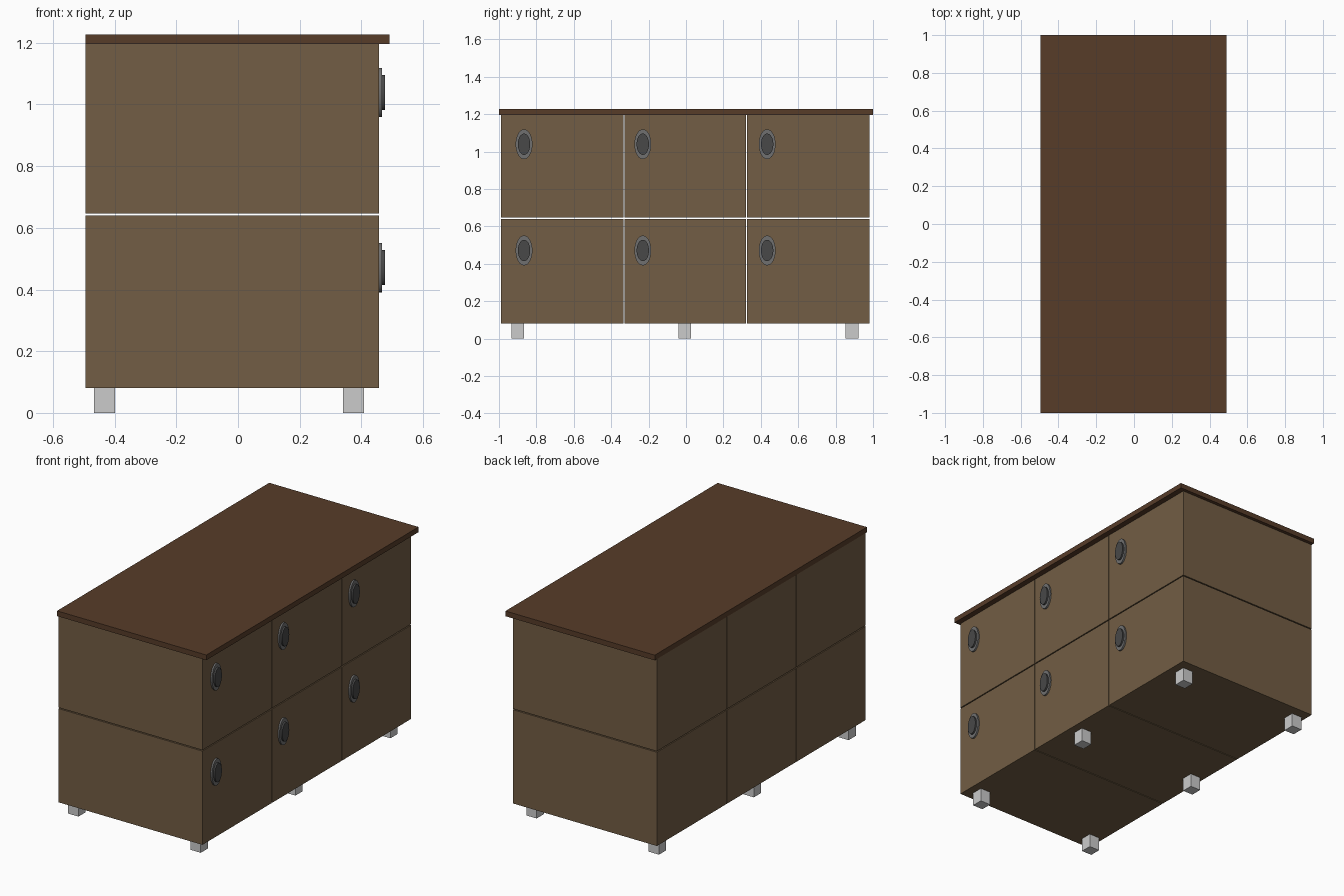
import bpy
import math

if "Cube" in bpy.data.objects:
    bpy.data.objects.remove(bpy.data.objects["Cube"])


def material(name, rgb):
    m = bpy.data.materials.new(name)
    m.diffuse_color = (*rgb, 1)
    m.use_nodes = True
    m.node_tree.nodes["Principled BSDF"].inputs["Base Color"].default_value = m.diffuse_color
    return m


WOOD = material("light_wood", (0.17, 0.11, 0.058))
DARK_WOOD = material("dark_wood", (0.095, 0.045, 0.022))
STEEL = material("grey_metal", (0.16, 0.16, 0.16))
DARK_STEEL = material("dark_metal", (0.065, 0.065, 0.065))


def box(name, lo, hi, mat=None):
    """Box between two corners."""
    bpy.ops.mesh.primitive_cube_add(size=1, location=[(a + b) / 2 for a, b in zip(lo, hi)])
    o = bpy.context.object
    o.name = name
    o.scale = [b - a for a, b in zip(lo, hi)]
    bpy.ops.object.transform_apply(location=False, rotation=False, scale=True)
    if mat:
        o.data.materials.append(mat)
    return o


def oval(name, x0, x1, y, z, ry, rz, mat):
    """Elliptical plate standing out from the +x face."""
    bpy.ops.mesh.primitive_cylinder_add(vertices=32, radius=1, depth=1,
                                        location=((x0 + x1) / 2, y, z),
                                        rotation=(0, math.pi / 2, 0))
    o = bpy.context.object
    o.name = name
    o.scale = (rz, ry, x1 - x0)
    bpy.ops.object.transform_apply(location=False, rotation=True, scale=True)
    o.data.materials.append(mat)
    bpy.ops.object.shade_smooth_by_angle(angle=math.radians(30))


BACK, FACE = -0.494, 0.457
columns = [(-0.988, -0.335), (-0.330, 0.321), (0.326, 0.980)]
rows = [(0.081, 0.640, 0.471), (0.646, 1.196, 1.039)]
handle_y = [-0.866, -0.231, 0.434]

# Drawer blocks separated by narrow gaps, each with an oval handle
for r, (z0, z1, hz) in enumerate(rows):
    for c, (y0, y1) in enumerate(columns):
        tag = f"{r + 1}_{c + 1}"
        box("drawer_" + tag, (BACK, y0, z0), (FACE, y1, z1), WOOD)
        oval("handle_plate_" + tag, FACE - 0.004, 0.467, handle_y[c], hz, 0.045, 0.080, STEEL)
        oval("handle_knob_" + tag, 0.462, 0.477, handle_y[c], hz, 0.033, 0.057, DARK_STEEL)

# Overhanging top board
box("top_board", (BACK, -1.0, 1.196), (0.491, 1.0, 1.227), DARK_WOOD)

# Six square feet
for i, x in enumerate((-0.433, 0.374)):
    for j, y in enumerate((-0.900, -0.007, 0.888)):
        box(f"foot_{i + 1}_{j + 1}", (x - 0.034, y - 0.034, 0), (x + 0.034, y + 0.034, 0.081))
